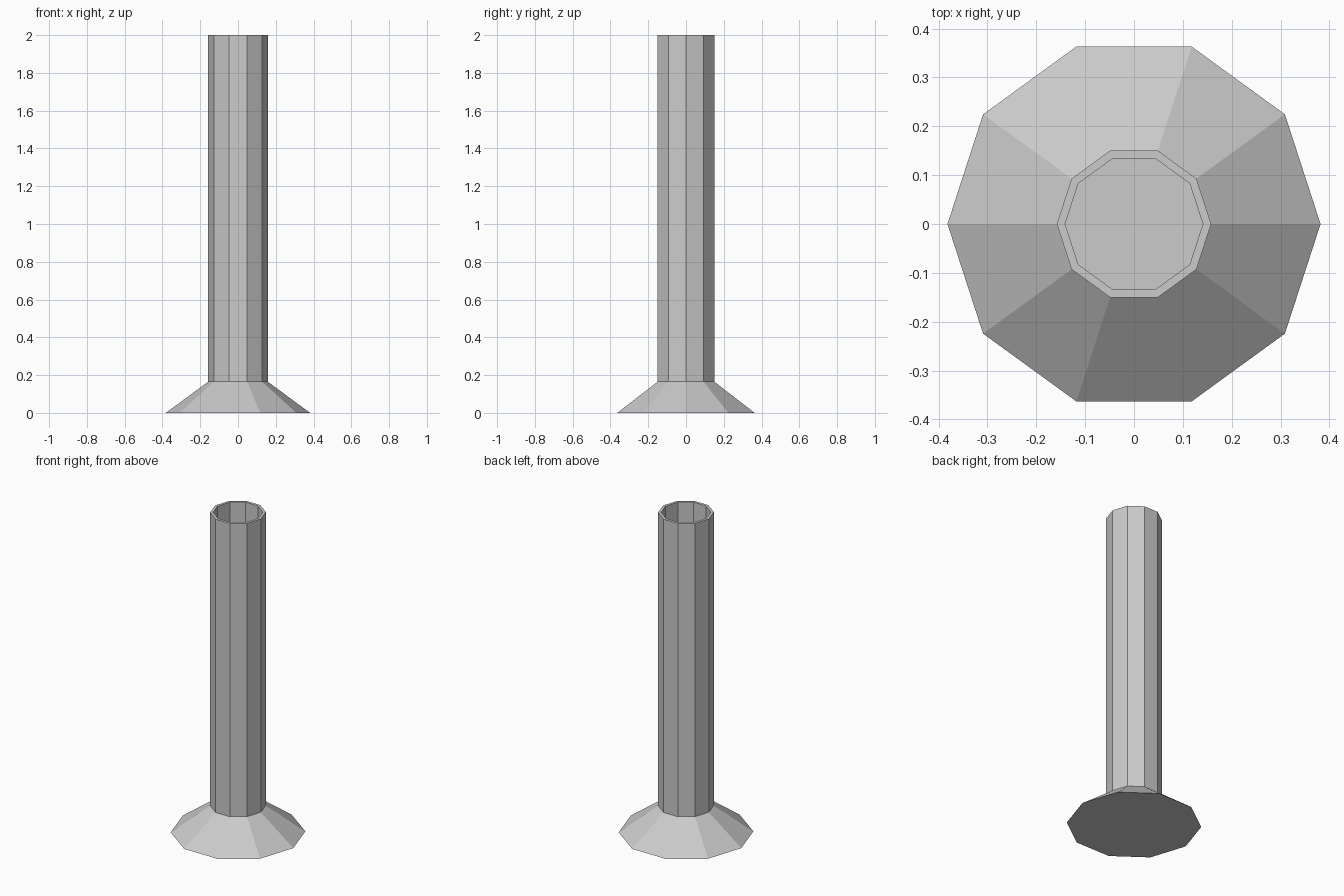
import bpy, bmesh
from math import cos, sin, tau

if "Cube" in bpy.data.objects:
    bpy.data.objects.remove(bpy.data.objects["Cube"])

SIDES = 10

# Radius and height of each ring: flared foot, outer wall, rim, inner wall, floor
PROFILE = [(0.382, 0.0), (0.158, 0.165), (0.158, 2.0), (0.141, 2.0), (0.141, 0.165)]

bm = bmesh.new()
rings = [[bm.verts.new((r * cos(tau * i / SIDES), r * sin(tau * i / SIDES), z))
          for i in range(SIDES)] for r, z in PROFILE]

# Walls between neighbouring rings
for low, high in zip(rings, rings[1:]):
    for i in range(SIDES):
        j = (i + 1) % SIDES
        bm.faces.new((low[i], low[j], high[j], high[i]))

# Underside and inner floor
bm.faces.new(rings[0][::-1])
bm.faces.new(rings[-1])
bmesh.ops.recalc_face_normals(bm, faces=bm.faces)

mesh = bpy.data.meshes.new("flared_tube")
bm.to_mesh(mesh)
bm.free()
tube = bpy.data.objects.new("flared_tube", mesh)
bpy.context.collection.objects.link(tube)
